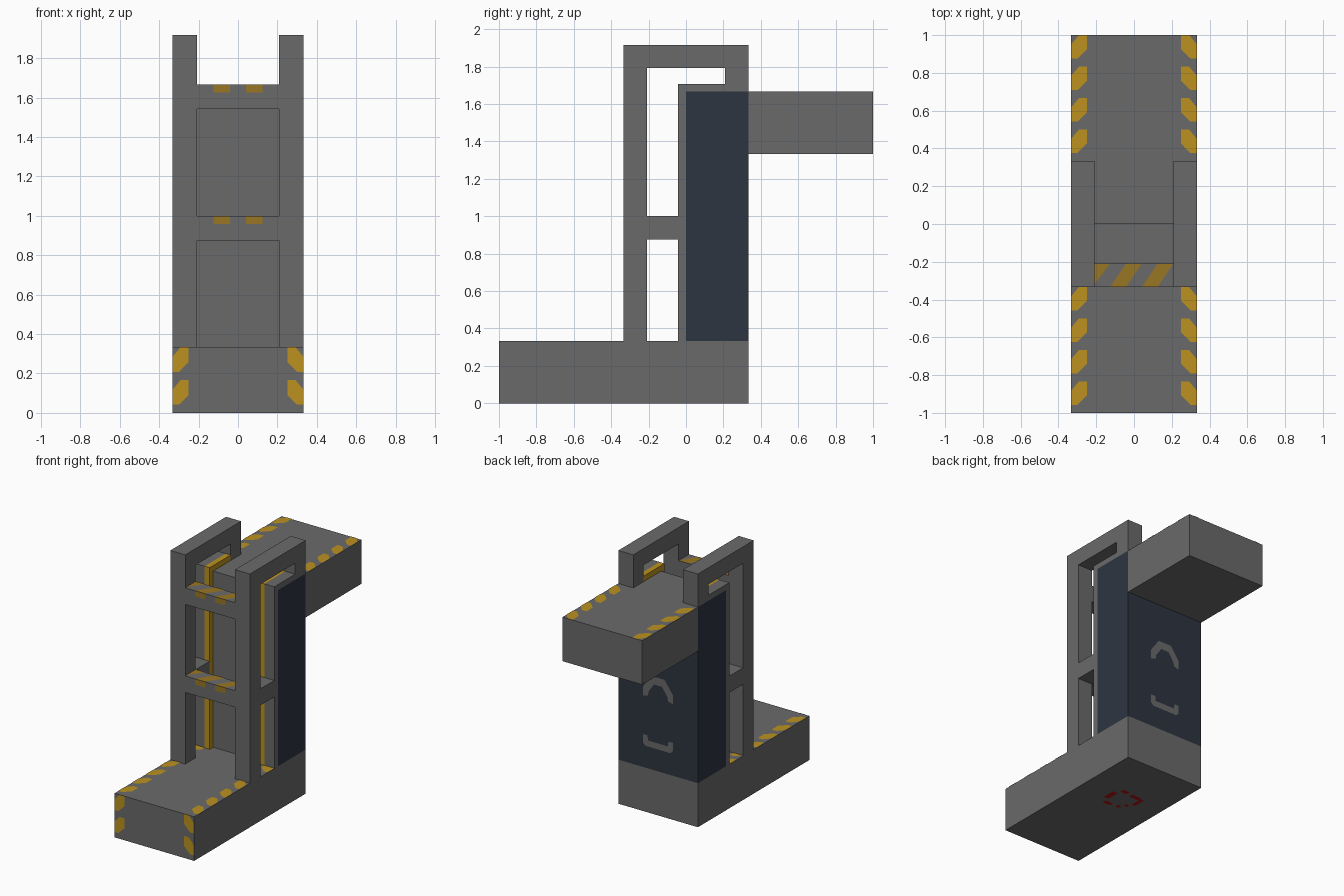
import bpy, bmesh
from mathutils import Vector

cube = bpy.data.objects.get("Cube")
if cube:
    bpy.data.objects.remove(cube, do_unlink=True)

P = 1 / 24        # one grid step; all sizes below are in steps
GAP = 0.05        # how far painted plates stand off the surface, in steps


def material(name, rgb):
    lin = [((c / 255 + 0.055) / 1.055) ** 2.4 for c in rgb] + [1.0]
    m = bpy.data.materials.new(name)
    m.use_nodes = True
    m.diffuse_color = lin
    bsdf = m.node_tree.nodes["Principled BSDF"]
    bsdf.inputs["Base Color"].default_value = lin
    bsdf.inputs["Roughness"].default_value = 0.8
    return m


GREY = material("grey_metal", (106, 106, 106))
NAVY = material("dark_navy", (45, 53, 65))
YELLOW = material("hazard_yellow", (187, 145, 31))
DULL = material("worn_yellow", (153, 118, 35))
RED = material("dark_red", (180, 18, 18))


def finish(name, bm, *mats):
    me = bpy.data.meshes.new(name)
    bm.to_mesh(me)
    bm.free()
    for m in mats:
        me.materials.append(m)
    ob = bpy.data.objects.new(name, me)
    bpy.context.collection.objects.link(ob)
    return ob


def boxes(name, spans, *mats):
    """One object from boxes given as (x0, x1, y0, y1, z0, z1)."""
    bm = bmesh.new()
    for s in spans:
        lo, hi = Vector(s[0::2]), Vector(s[1::2])
        for v in bmesh.ops.create_cube(bm, size=1)["verts"]:
            v.co = [(lo[i] + hi[i]) / 2 * P + v.co[i] * (hi[i] - lo[i]) * P
                    for i in range(3)]
    return finish(name, bm, *mats)


def plates(name, polys, axis, level, sign, mat):
    """Flat painted shapes on the plane axis = level, facing sign."""
    bm = bmesh.new()
    normal = Vector([sign if i == axis else 0 for i in range(3)])
    for poly in polys:
        verts = []
        for a, b in poly:
            co = [a, b]
            co.insert(axis, level + sign * GAP)
            verts.append(bm.verts.new(Vector(co) * P))
        face = bm.faces.new(verts)
        face.normal_update()
        if face.normal.dot(normal) < 0:
            face.normal_flip()
    return finish(name, bm, mat)


def rect(a0, a1, b0, b1):
    return [(a0, b0), (a1, b0), (a1, b1), (a0, b1)]


def edge_marks(tops):
    """Mirrored slanted hazard marks along both long edges."""
    return [[(s * x, t + d) for x, d in
             ((6, 0), (7, 0), (8, -1.2), (8, -3), (7.2, -3), (6, -1.8))]
            for t in tops for s in (-1, 1)]


# Main blocks
boxes("base", [(-8, 8, -24, 8, 0, 8)], GREY)
boxes("upper_platform", [(-8, 8, 8, 24, 32, 40)], GREY)
tower = boxes("tower", [(-8, 8, 0, 8, 8, 40)], GREY, NAVY)
for f in tower.data.polygons:          # sides and back are navy
    f.material_index = int(abs(f.normal.x) > 0.5 or f.normal.y > 0.5)

# Side frames with handrails, and wrap-around flanges with yellow inner trim
for side, s in (("left", 1), ("right", -1)):
    def span(a, b):
        return tuple(sorted((s * a, s * b)))
    w = span(5, 8)
    boxes(side + "_frame", [
        w + (-8, -5, 8, 46),           # front post
        w + (-5, 5, 43, 46),           # handrail
        w + (5, 8, 40, 46),            # rear post
        w + (-5, -1, 21, 24),          # side tie
    ], GREY)
    for part, x, mat in (("flange", span(6, 8), GREY),
                         ("flange_trim", span(5, 6), YELLOW)):
        boxes(side + "_" + part,
              [x + (-1, 0, 8, 41), x + (0, 5, 40, 41)], mat)

# Front rungs with diagonal stripes
for name, top in (("lower", 24), ("upper", 40)):
    boxes(name + "_rung", [(-5, 5, -8, -5, top - 3, top)], GREY)
    stripes = [[(-5, -5), (-3, -5), (-5, -7.6)]]
    stripes += [[(x, -5), (x + 2, -5), (x, -8), (x - 2, -8)] for x in (-1, 3)]
    plates(name + "_rung_stripes", stripes, 2, top, 1, DULL)
    plates(name + "_rung_front_marks",
           [rect(x, x + 2, top - 1, top) for x in (-3, 1)], 1, -8, -1, DULL)

# Hazard marks on the blocks
plates("base_top_marks", edge_marks(range(-20, 1, 4)), 2, 8, 1, YELLOW)
plates("base_front_marks", edge_marks((4, 8)), 1, -24, -1, YELLOW)
plates("platform_top_marks", edge_marks(range(12, 25, 4)), 2, 40, 1, YELLOW)

# Arch and cup signs on the back of the tower
arch = [(-3, 21), (-3, 22.7), (-1.3, 25), (1.3, 25), (3, 22.7), (3, 21),
        (2, 21.3), (1.9, 22), (0.8, 23.6), (-0.8, 23.6), (-1.9, 22), (-2, 21.3)]
cup = [(-3, 14), (-3, 12.5), (-2.5, 12), (2.5, 12), (3, 12.5), (3, 14),
       (2.1, 14), (2, 13.1), (-2, 13.1), (-2.1, 14)]
plates("back_signs", [arch, cup], 1, 8, 1, GREY)

# Broken red ring under the base
plates("underside_ring", [
    rect(1.6, 2.6, -4.8, -2.4), rect(0, 1.6, -6.3, -5.5),
    rect(0.2, 1.6, -1.7, -0.9), rect(-2.7, -0.6, -2, -1.2),
    rect(-3.4, -2.7, -3.8, -1.5), rect(-1.7, -1, -6, -5.3),
    rect(-2.6, -1.9, -4.9, -4.3)], 2, 0.05, -1, RED)
bpy.data.objects["underside_ring"].location.z = -0.0005
